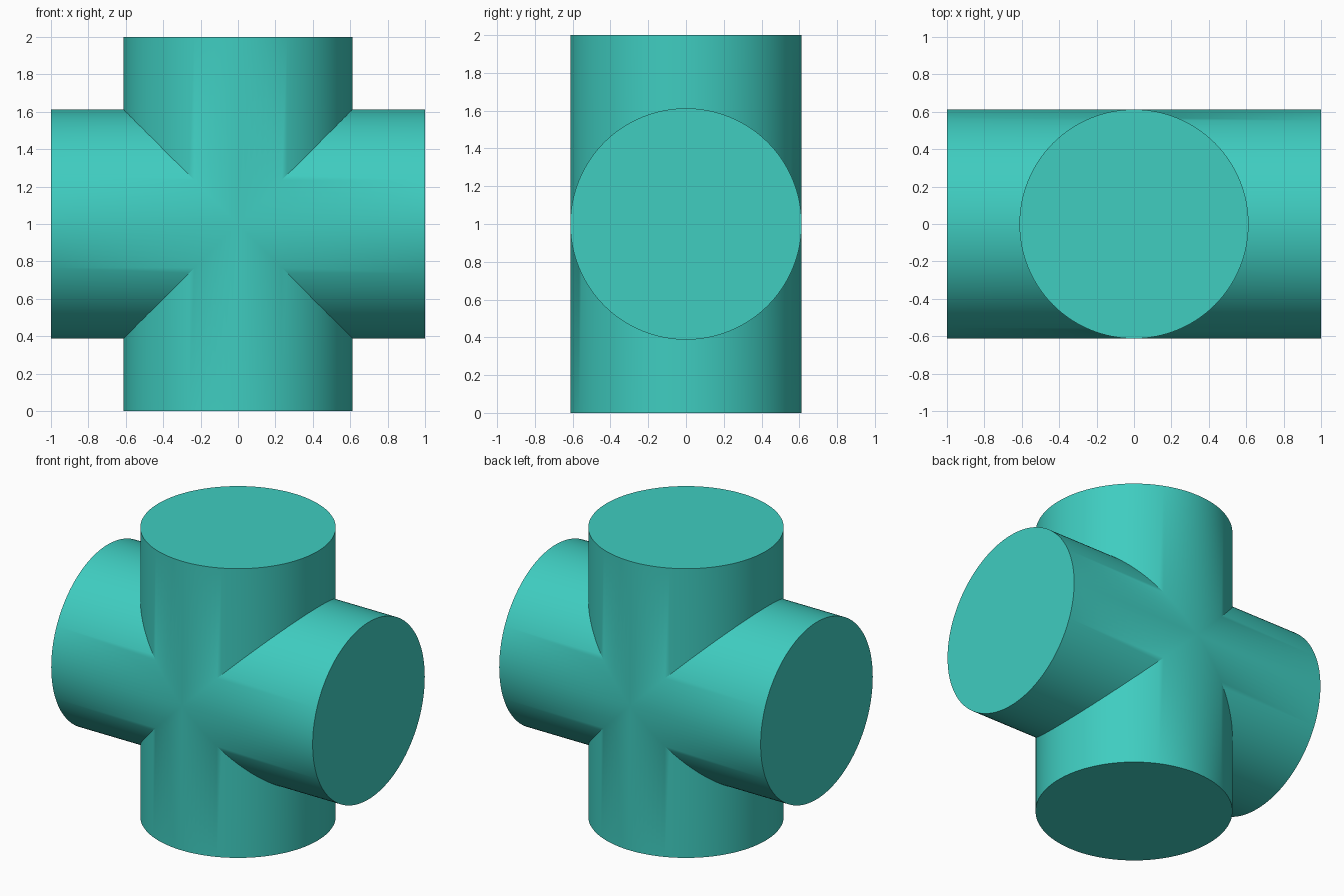
import bpy, bmesh
from math import sin, cos, pi
from mathutils import Matrix

if "Cube" in bpy.data.objects:
    bpy.data.objects.remove(bpy.data.objects["Cube"])

R = 0.6125     # pipe radius
HALF = 1.0     # arm length from the crossing centre
SEG = 128      # sides, divisible by 4 so the mitred seams share vertices

bm = bmesh.new()


def add_arm(rot):
    """One capped arm whose inner end is mitred along the crossing curve."""
    inner, outer = [], []
    for i in range(SEG):
        t = 2 * pi * i / SEG
        x, y = R * cos(t), R * sin(t)
        inner.append(bm.verts.new(rot @ Matrix.Translation((x, y, abs(x))).translation))
        outer.append(bm.verts.new(rot @ Matrix.Translation((x, y, HALF)).translation))
    for i in range(SEG):
        j = (i + 1) % SEG
        bm.faces.new((inner[i], inner[j], outer[j], outer[i]))
    bm.faces.new(outer)


# Four arms: up, right, down, left
for k in range(4):
    add_arm(Matrix.Rotation(k * pi / 2, 3, 'Y'))

# Weld the seams and stand the cross on the ground
bmesh.ops.remove_doubles(bm, verts=bm.verts[:], dist=1e-4)
bmesh.ops.recalc_face_normals(bm, faces=bm.faces[:])
bmesh.ops.translate(bm, verts=bm.verts[:], vec=(0, 0, HALF))

mesh = bpy.data.meshes.new("crossed_cylinders")
bm.to_mesh(mesh)
bm.free()
obj = bpy.data.objects.new("crossed_cylinders", mesh)
bpy.context.collection.objects.link(obj)

# Teal material
mat = bpy.data.materials.new("teal")
mat.diffuse_color = (0.05, 0.61, 0.53, 1)
mat.use_nodes = True
mat.node_tree.nodes["Principled BSDF"].inputs["Base Color"].default_value = mat.diffuse_color
mesh.materials.append(mat)

# Smooth walls, sharp seams and rims
bpy.context.view_layer.objects.active = obj
obj.select_set(True)
bpy.ops.object.shade_smooth_by_angle(angle=pi / 6)
